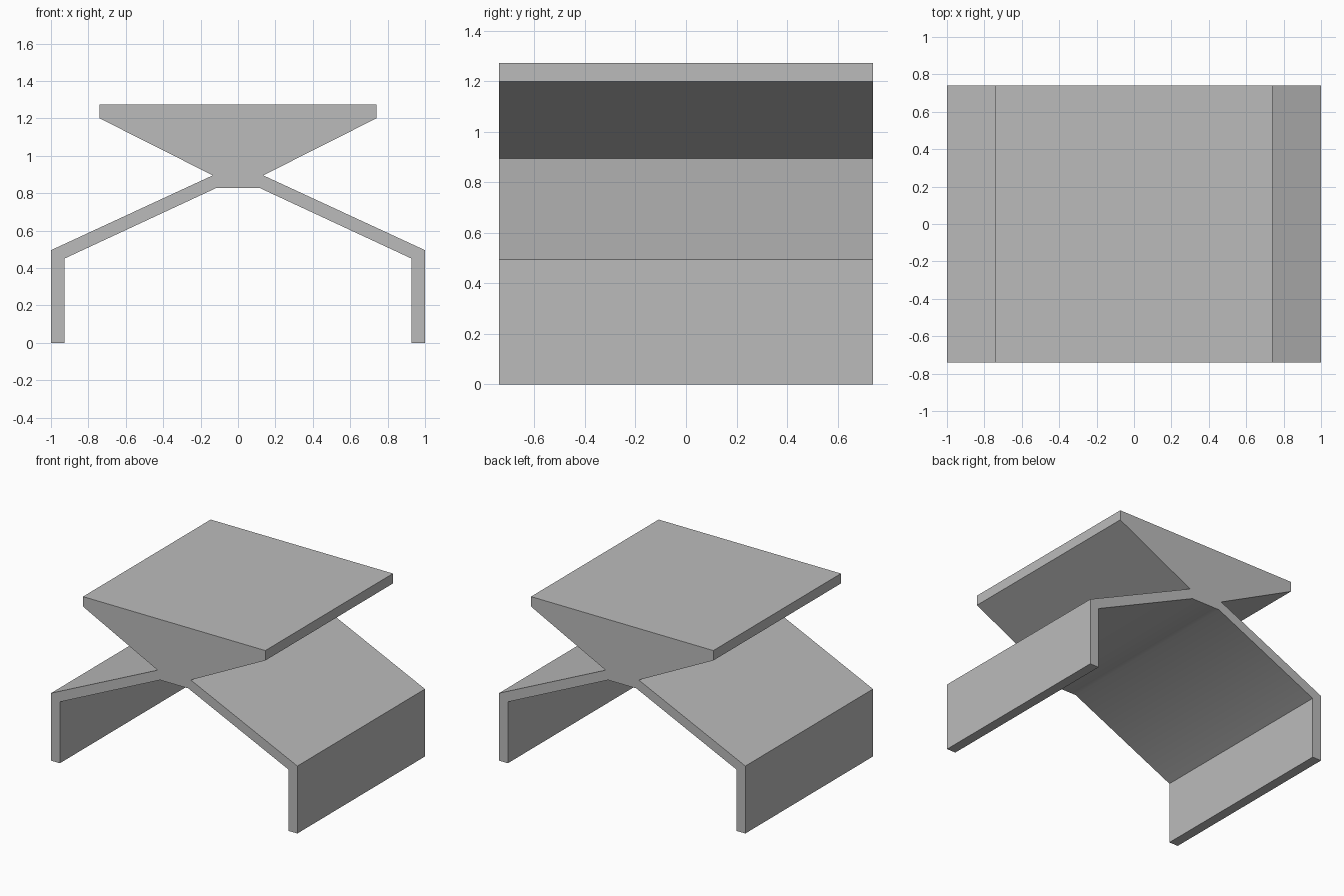
import bpy
import bmesh

default_cube = bpy.data.objects.get("Cube")
if default_cube:
    bpy.data.objects.remove(default_cube, do_unlink=True)

HALF_DEPTH = 0.74

# Plain grey finish
grey = bpy.data.materials.new("plain_grey")
grey.use_nodes = True
colour = (0.5, 0.5, 0.5, 1)
grey.diffuse_color = colour
grey.node_tree.nodes["Principled BSDF"].inputs["Base Color"].default_value = colour

# Half outline: underside, leg, sloping arm, waist, flared top
half = [(0.115, 0.828), (0.928, 0.45), (0.928, 0), (1, 0), (1, 0.495),
        (0.135, 0.895), (0.74, 1.2), (0.74, 1.273)]
outline = half + [(-x, z) for x, z in reversed(half)]


def extrude_profile(name, points, half_depth):
    """Extrude an x-z outline along y, centred on y = 0."""
    bm = bmesh.new()
    face = bm.faces.new([bm.verts.new((x, -half_depth, z)) for x, z in points])
    result = bmesh.ops.extrude_face_region(bm, geom=[face])
    moved = [g for g in result["geom"] if isinstance(g, bmesh.types.BMVert)]
    bmesh.ops.translate(bm, verts=moved, vec=(0, 2 * half_depth, 0))
    bmesh.ops.recalc_face_normals(bm, faces=bm.faces)
    mesh = bpy.data.meshes.new(name)
    bm.to_mesh(mesh)
    bm.free()
    obj = bpy.data.objects.new(name, mesh)
    bpy.context.collection.objects.link(obj)
    return obj


# Table: top, waist, arms and legs in one continuous section
table = extrude_profile("table", outline, HALF_DEPTH)
table.data.materials.append(grey)

# Soft underside bend, crisp corners elsewhere
bpy.ops.object.select_all(action="DESELECT")
table.select_set(True)
bpy.context.view_layer.objects.active = table
bpy.ops.object.shade_smooth_by_angle()
